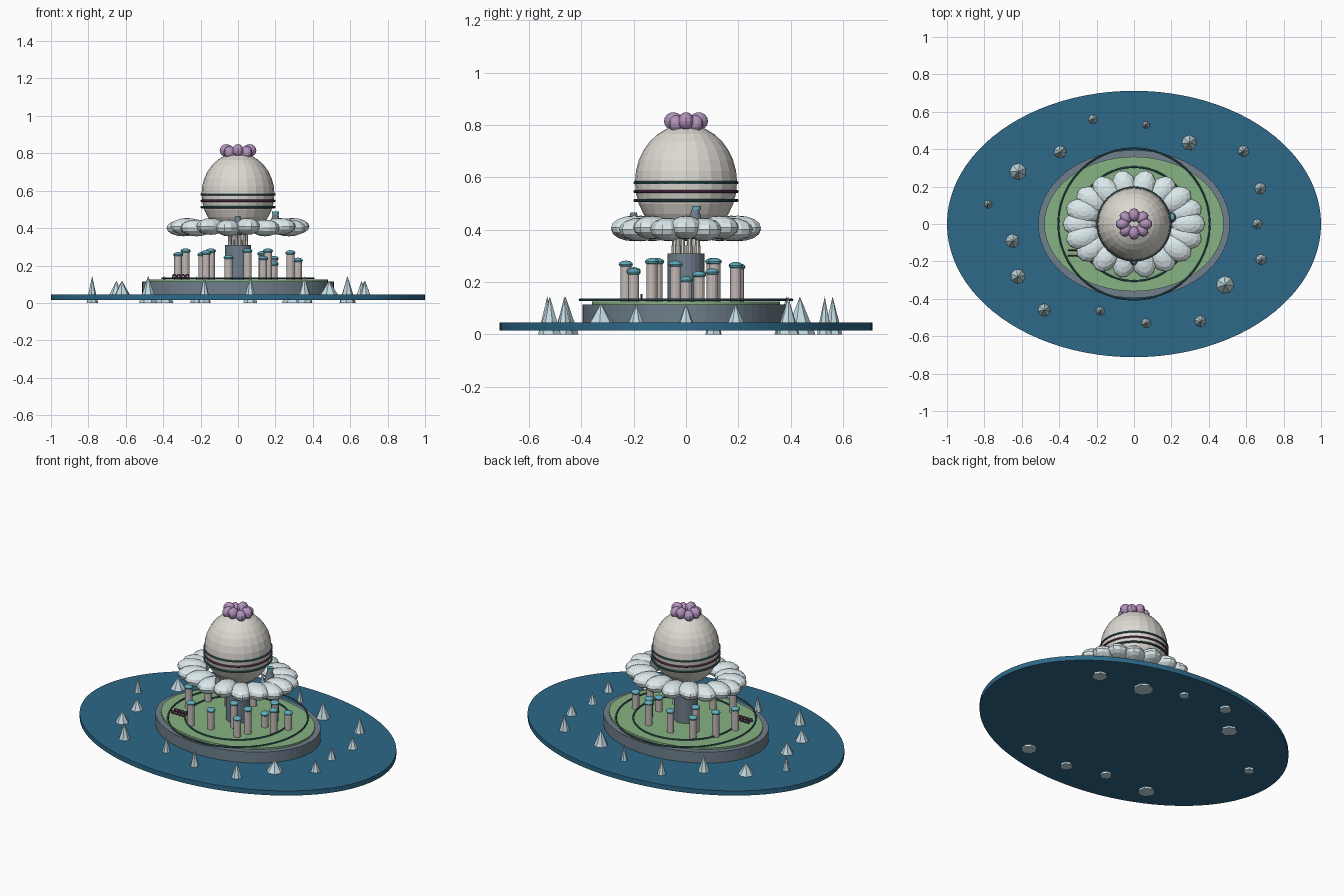
import bpy, math

if "Cube" in bpy.data.objects:
    bpy.data.objects.remove(bpy.data.objects["Cube"])

def mat(name, c):
    m = bpy.data.materials.new(name)
    m.diffuse_color = (*c, 1)
    m.use_nodes = True
    m.node_tree.nodes["Principled BSDF"].inputs["Base Color"].default_value = m.diffuse_color
    return m

SEA = mat("sea_blue", (.026, .14, .25))
GREEN = mat("grass_green", (.24, .45, .23))
STONE = mat("slate", (.16, .21, .26))
ICE = mat("ice", (.55, .72, .78))
CLOUD = mat("cloud_white", (.72, .82, .84))
SHELL = mat("shell_cream", (.72, .69, .64))
POST = mat("post_beige", (.55, .49, .47))
TEAL = mat("teal", (.12, .42, .50))
DARK = mat("dark_teal", (.04, .13, .14))
PLUM = mat("plum", (.16, .05, .13))
LILAC = mat("lilac", (.45, .29, .50))

def done(name, m, scale=(1, 1, 1), rot=0):
    o = bpy.context.object
    o.name = name
    o.scale = scale
    o.rotation_euler.z = rot
    o.data.materials.append(m)
    return o

def cyl(name, m, x, y, z0, z1, r, n=16, scale=(1, 1, 1)):
    bpy.ops.mesh.primitive_cylinder_add(vertices=n, radius=r, depth=z1 - z0, location=(x, y, (z0 + z1) / 2))
    return done(name, m, scale)

def cone(name, m, x, y, z0, z1, r, r2=0, n=7, rot=0):
    bpy.ops.mesh.primitive_cone_add(vertices=n, radius1=r, radius2=r2, depth=z1 - z0, location=(x, y, (z0 + z1) / 2))
    return done(name, m, rot=rot)

def ball(name, m, loc, scale, rot=0, seg=12, rings=8):
    bpy.ops.mesh.primitive_uv_sphere_add(segments=seg, ring_count=rings, radius=1, location=loc)
    return done(name, m, scale, rot)

def ring(name, m, loc, R, r, rot=(0, 0, 0), n=48):
    bpy.ops.mesh.primitive_torus_add(major_segments=n, minor_segments=8, major_radius=R, minor_radius=r,
                                     location=loc, rotation=rot)
    o = bpy.context.object
    o.name = name
    o.data.materials.append(m)

# Sea, island and lawn
cyl("sea", SEA, 0, 0, .015, .045, 1, 96, (1, .712, 1))
cyl("island_base", STONE, 0, 0, .04, .115, 1, 64, (.513, .395, 1))
cyl("lawn", GREEN, 0, 0, .11, .126, 1, 64, (.48, .36, 1))

# Ring tracks
ring("outer_track", DARK, (0, 0, .132), .405, .005)
ring("inner_track", DARK, (0, 0, .132), .305, .005)

# Icebergs: x, y, radius, and whether they pass through the sea
BERGS = [(-.22, .56, .037, 1), (.065, .53, .03, 1), (.295, .435, .06, 1), (.585, .39, .045, 1),
         (.675, .19, .038, 0), (.66, 0, .033, 0), (.68, -.19, .035, 0), (.487, -.325, .058, 0),
         (.355, -.52, .045, 1), (.065, -.53, .038, 1), (-.18, -.465, .035, 1), (-.48, -.46, .05, 1),
         (-.62, -.28, .048, 0), (-.65, -.09, .045, 0), (-.78, .105, .032, 1), (-.62, .28, .055, 0),
         (-.395, .385, .05, 1)]
for i, (x, y, r, deep) in enumerate(BERGS):
    cone(f"iceberg_{i}", ICE, x, y, 0 if deep else .03, .145 if deep else .118, r, rot=i * 1.3)

# Capped posts: x, y, top height
POSTS = [(-.32, -.04, .27), (-.28, .1, .29), (-.19, .2, .27), (-.17, -.23, .28), (-.145, .11, .29),
         (-.05, -.2, .255), (-.03, .2, .27), (.05, -.11, .29), (.135, -.2, .25), (.13, .19, .275),
         (.16, -.13, .29), (.19, .1, .25), (.19, 0, .22), (.28, -.04, .28), (.32, .05, .24)]
for i, (x, y, h) in enumerate(POSTS):
    cyl(f"post_{i}", POST, x, y, .12, h - .012, .021, 12)
    ball(f"post_cap_{i}", TEAL, (x, y, h - .012), (.027, .027, .014))

# Small wheeled cart
for y in (-.14, -.17):
    for i in range(4):
        ring("cart_wheel", PLUM, (-.34 + i * .023, y, .142), .009, .004, (math.pi / 2, 0, 0), 12)

# Central column and support legs
cyl("column", STONE, 0, 0, .12, .31, .07, 24)
for i in range(6):
    a = i * math.pi / 3 + .3
    cone(f"leg_{i}", SHELL, .045 * math.cos(a), .045 * math.sin(a), .305, .40, .012, .008, 10)

# Egg-shaped dome and its bands
ball("egg_dome", SHELL, (0, 0, .582), (.195, .195, .22), 0, 24, 16)
for z, m in ((.512, TEAL), (.546, PLUM), (.58, TEAL)):
    ring("dome_band", DARK if m is TEAL else m, (0, 0, z), .195, .006)

# Cloud ring
N = 18
for i in range(N):
    a = i * 2 * math.pi / N
    x, y = .29 * math.cos(a), .2 * math.sin(a)
    ball(f"cloud_{i}", CLOUD, (x, y, .405 + .004 * (-1) ** i),
         (.092, .066, .045), math.atan2(y, x))

# Little turrets standing on the cloud
cone("side_turret", STONE, .2, .035, .40, .475, .035, .015, 12)
cyl("side_turret_cap", TEAL, .2, .04, .475, .49, .018, 12)
cone("front_turret", STONE, 0, -.2, .40, .465, .03, .012, 12)

# Blossom on top
for i in range(8):
    a = i * math.pi / 4
    ball(f"blossom_{i}", LILAC, (.062 * math.cos(a), .048 * math.sin(a), .81 + .005 * (-1) ** i),
         (.036, .03, .034), a)
